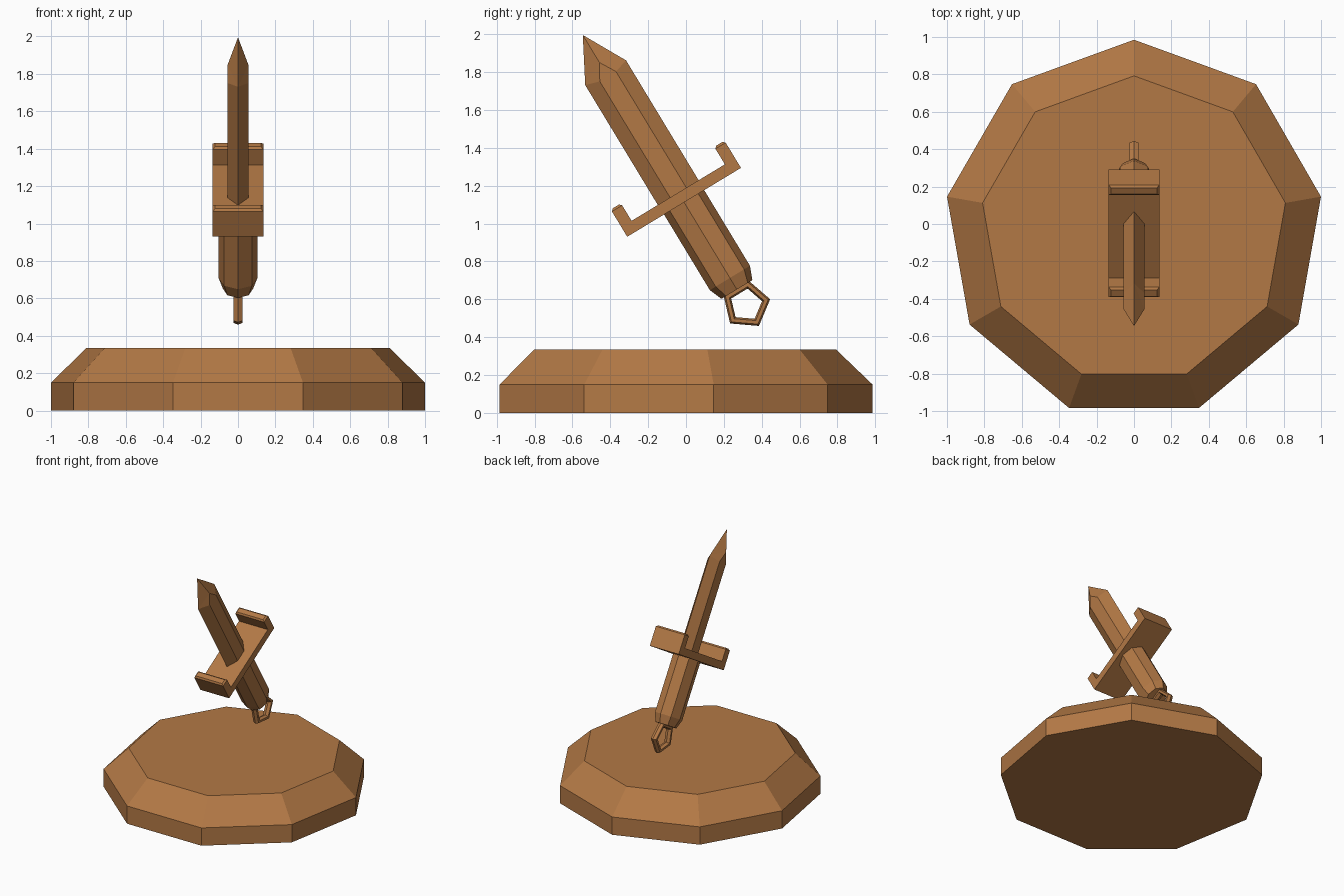
import bpy, bmesh
from math import sin, cos, pi, radians
from mathutils import Matrix

if "Cube" in bpy.data.objects:
    bpy.data.objects.remove(bpy.data.objects["Cube"])

wood = bpy.data.materials.new("wood")
wood.diffuse_color = (0.45, 0.19, 0.06, 1)
wood.use_nodes = True
wood.node_tree.nodes["Principled BSDF"].inputs["Base Color"].default_value = wood.diffuse_color

# dagger frame: local z runs along the blade, local y along the guard
DAGGER = Matrix.Translation((0, -0.01, 1.112)) @ Matrix.Rotation(radians(31.2), 4, 'X')


def finish(name, bm, matrix=Matrix()):
    bmesh.ops.recalc_face_normals(bm, faces=bm.faces)
    me = bpy.data.meshes.new(name)
    bm.to_mesh(me)
    bm.free()
    me.materials.append(wood)
    ob = bpy.data.objects.new(name, me)
    ob.matrix_world = matrix
    bpy.context.collection.objects.link(ob)
    return ob


def loft(bm, rings, caps=True):
    loops = [[bm.verts.new(p) for p in r] for r in rings]
    for a, b in zip(loops, loops[1:]):
        n = len(a)
        for i in range(n):
            j = (i + 1) % n
            bm.faces.new((a[i], a[j], b[j], b[i]))
    if caps:
        bm.faces.new(loops[0])
        bm.faces.new(loops[-1])
    return loops


def polygon(n, rx, ry, z, cy=0):
    return [(rx * sin(2 * pi * i / n), cy + ry * cos(2 * pi * i / n), z) for i in range(n)]


# nine-sided base with a wide chamfer
bm = bmesh.new()
loft(bm, [polygon(9, r, r, z, -0.03) for r, z in ((1.015, 0), (1.015, 0.15), (0.822, 0.335))])
finish("base", bm)

# six-sided blade with faceted point
bm = bmesh.new()


def blade_ring(z_edge, z_ridge):
    return [(0, -0.126, z_edge), (0.055, -0.05, z_ridge), (0.055, 0.05, z_ridge),
            (0, 0.126, z_edge), (-0.055, 0.05, z_ridge), (-0.055, -0.05, z_ridge)]


lo, hi = loft(bm, [blade_ring(0.03, 0.03), blade_ring(0.80, 0.777)], caps=False)
bm.faces.new(lo)
tip = bm.verts.new((0, 0, 1.033))
for side, (e1, r1, r2, e2) in ((1, (0, 1, 2, 3)), (-1, (3, 4, 5, 0))):
    peak = bm.verts.new((side * 0.055, 0, 0.863))
    for tri in ((hi[e1], hi[r1], peak), (hi[r1], hi[r2], peak), (hi[r2], hi[e2], peak),
                (hi[e1], peak, tip), (peak, hi[e2], tip)):
        bm.faces.new(tri)
finish("blade", bm, DAGGER)

# cross guard with upturned ends
bm = bmesh.new()
half = [(0.351, 0), (0.351, 0.168), (0.288, 0.168), (0.288, 0.06)]
profile = half + [(-y, z) for y, z in reversed(half)]
loft(bm, [[(x, y, z) for y, z in profile] for x in (-0.135, 0.135)])
# soften the four outer tips
edges = [e for e in bm.edges if all(abs(v.co.x) > 0.13 and v.co.z > 0.16 for v in e.verts)]
bmesh.ops.bevel(bm, geom=edges, offset=0.012, segments=1, affect='EDGES')
finish("cross_guard", bm, DAGGER)

# octagonal grip with tapered end
bm = bmesh.new()
loft(bm, [polygon(8, 0.105 * s, 0.124 * s, z) for s, z in ((1, 0.03), (1, -0.467), (0.77, -0.538))])
finish("grip", bm, DAGGER)

# five-sided ring at the end of the grip
bm = bmesh.new()
sections = []
for i in range(5):
    a = 2 * pi * i / 5
    ring = []
    for k in range(6):
        t = 2 * pi * k / 6
        r = 0.108 + 0.022 * cos(t)
        ring.append((0.028 * sin(t), r * sin(a), -0.633 - r * cos(a)))
    sections.append(ring)
loops = loft(bm, sections, caps=False)
for k in range(6):
    j = (k + 1) % 6
    bm.faces.new((loops[-1][k], loops[-1][j], loops[0][j], loops[0][k]))
finish("end_ring", bm, DAGGER)
